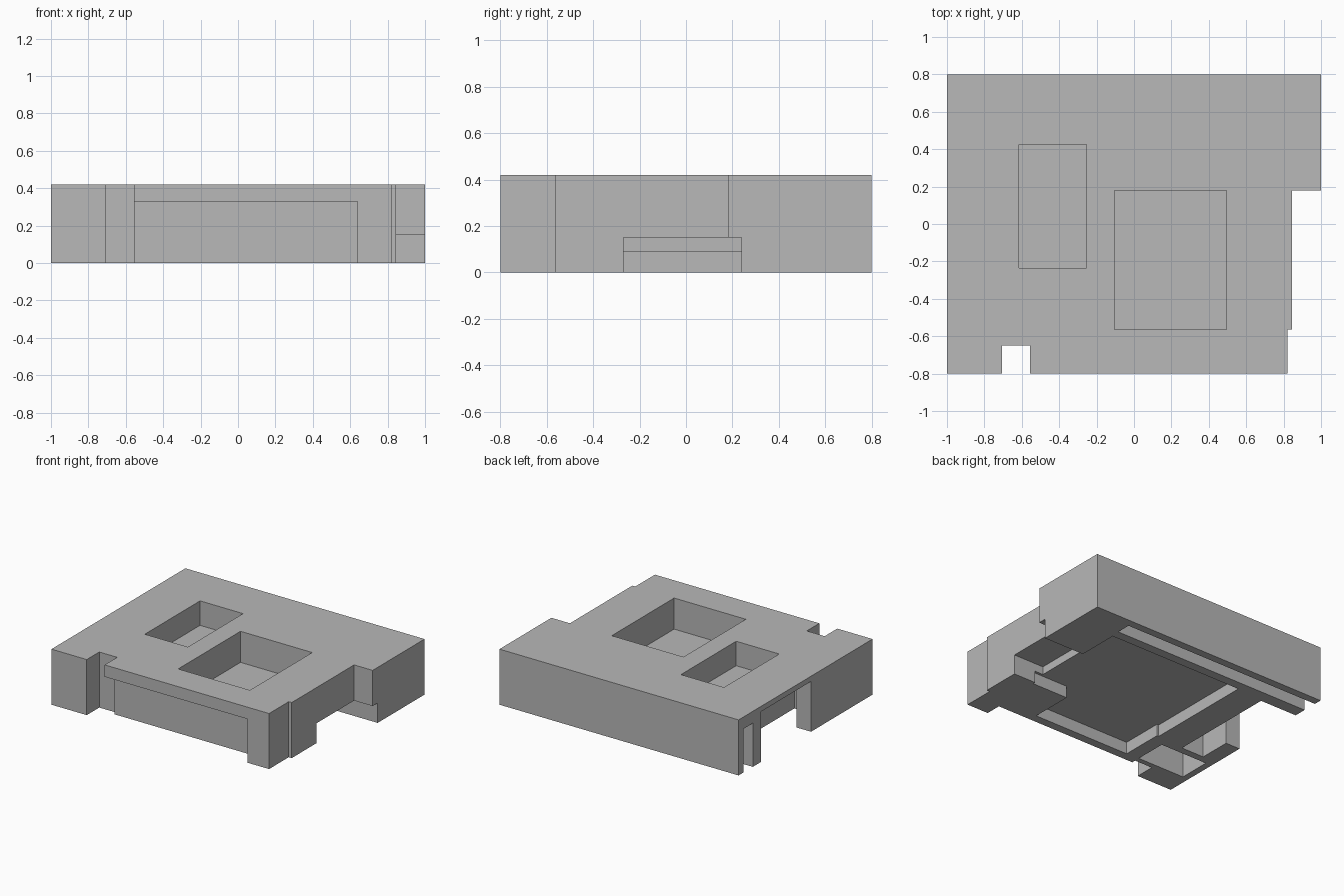
import bpy

start_cube = bpy.data.objects.get("Cube")
if start_cube:
    bpy.data.objects.remove(start_cube, do_unlink=True)

grey = bpy.data.materials.new("light_grey")
grey.use_nodes = True
colour = (0.48, 0.48, 0.48, 1)
grey.diffuse_color = colour
grey.node_tree.nodes["Principled BSDF"].inputs["Base Color"].default_value = colour

TOP = 0.42
OVER = 0.1  # how far cutters reach past the outer faces


def box(name, x, y, z):
    """Axis-aligned box from three (min, max) ranges."""
    corners = [(a, b, c) for c in z for b in y for a in x]
    faces = [(0, 2, 3, 1), (4, 5, 7, 6), (0, 1, 5, 4),
             (2, 6, 7, 3), (0, 4, 6, 2), (1, 3, 7, 5)]
    mesh = bpy.data.meshes.new(name)
    mesh.from_pydata(corners, [], faces)
    mesh.materials.append(grey)
    obj = bpy.data.objects.new(name, mesh)
    bpy.context.scene.collection.objects.link(obj)
    return obj


LEFT, RIGHT, FRONT = -1 - OVER, 1 + OVER, -0.8 - OVER
UNDER, ABOVE = -OVER, TOP + OVER

body = box("block_body", (-1, 1), (-0.8, 0.8), (0, TOP))

cuts = {
    # outline steps and notch, full height
    "side_step": ((0.845, RIGHT), (FRONT, 0.18), (UNDER, ABOVE)),
    "corner_step": ((0.82, RIGHT), (FRONT, -0.565), (UNDER, ABOVE)),
    "front_notch": ((-0.705, -0.555), (FRONT, -0.65), (UNDER, ABOVE)),
    # blind pockets in the top
    "large_top_pocket": ((-0.105, 0.495), (-0.565, 0.18), (0.185, ABOVE)),
    "small_top_pocket": ((-0.615, -0.255), (-0.235, 0.425), (0.235, ABOVE)),
    # recess below the front lip
    "front_recess": ((-0.58, 0.64), (FRONT, -0.68), (UNDER, 0.33)),
    # underside recess, wider towards the back
    "belly_recess_back": ((-0.465, 0.66), (-0.29, 0.56), (UNDER, 0.09)),
    "belly_recess_front": ((-0.45, 0.36), (-0.615, -0.2), (UNDER, 0.09)),
    "side_tunnel": ((0.59, RIGHT), (-0.27, 0.24), (UNDER, 0.15)),
    # long slot inside the back wall
    "back_slot": ((LEFT, 0.67), (0.63, 0.74), (UNDER, 0.33)),
    # openings at the other side
    "side_opening": ((LEFT, -0.69), (-0.065, 0.535), (UNDER, 0.38)),
    "opening_alcove": ((-0.88, -0.69), (-0.31, 0.1), (UNDER, 0.38)),
    "leg_pocket": ((-0.95, -0.555), (-0.61, -0.365), (UNDER, 0.33)),
}

cutters = []
for name, ranges in cuts.items():
    cutter = box(name + "_cutter", *ranges)
    cutter.hide_render = True
    cutters.append(cutter)
    mod = body.modifiers.new(name, "BOOLEAN")
    mod.operation = "DIFFERENCE"
    mod.solver = "EXACT"
    mod.object = cutter

# bake the cuts and drop the cutters
bpy.context.view_layer.update()
graph = bpy.context.evaluated_depsgraph_get()
carved = bpy.data.meshes.new_from_object(body.evaluated_get(graph))
body.modifiers.clear()
body.data = carved
carved.materials.clear()
carved.materials.append(grey)
for poly in carved.polygons:
    poly.material_index = 0
    poly.use_smooth = False
for cutter in cutters:
    bpy.data.objects.remove(cutter, do_unlink=True)
